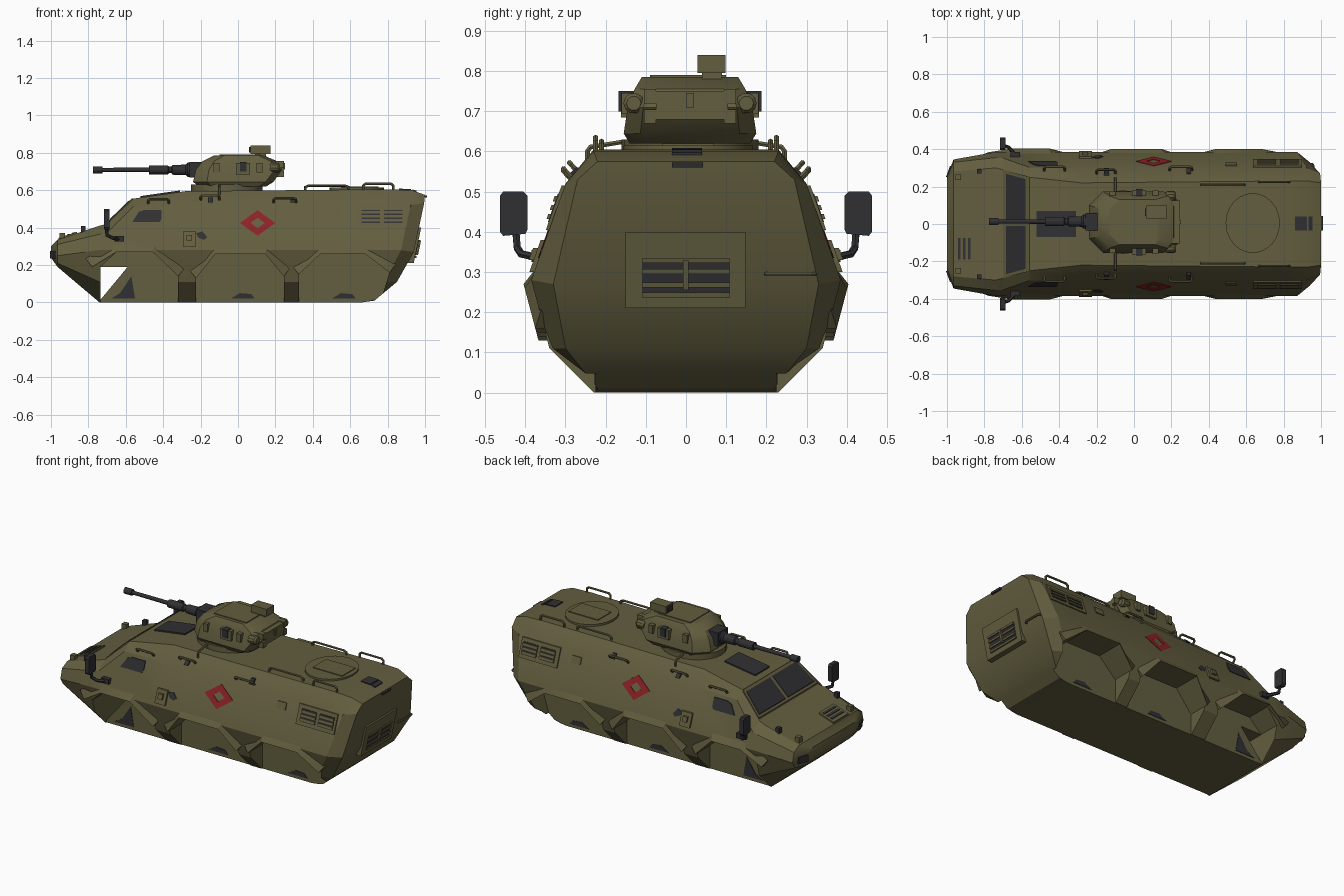
import bpy, bmesh, math
from mathutils import Vector

if "Cube" in bpy.data.objects:
    bpy.data.objects.remove(bpy.data.objects["Cube"])

def material(name, c):
    m = bpy.data.materials.new(name)
    m.diffuse_color = (*c, 1)
    m.use_nodes = True
    m.node_tree.nodes["Principled BSDF"].inputs["Base Color"].default_value = m.diffuse_color
    return m
OLIVE = material("olive paint", (.125, .112, .05))
DARK = material("dark grey", (.03, .03, .034))
RED = material("red marking", (.27, .016, .02))

def interp(table, v):
    if v <= table[0][0]: return table[0][1]
    for (a, p), (b, q) in zip(table, table[1:]):
        if v <= b: return p + (q - p) * (v - a) / (b - a)
    return table[-1][1]

def mesh(name, verts, faces, mat):
    me = bpy.data.meshes.new(name)
    me.from_pydata([tuple(v) for v in verts], [], faces)
    bm = bmesh.new(); bm.from_mesh(me)
    bmesh.ops.recalc_face_normals(bm, faces=bm.faces)
    bm.to_mesh(me); bm.free()
    me.materials.append(mat)
    ob = bpy.data.objects.new(name, me)
    bpy.context.collection.objects.link(ob)
    return ob

def loft(name, rings, mat):
    n = len(rings[0])
    faces = [(k*n+i, k*n+(i+1) % n, (k+1)*n+(i+1) % n, (k+1)*n+i)
             for k in range(len(rings)-1) for i in range(n)]
    for o in (0, (len(rings)-1)*n):
        if n % 2 == 0:
            faces += [(o+i, o+i+1, o+n-2-i, o+n-1-i) for i in range(n//2-1)]
        else:
            faces.append(tuple(range(o, o+n)))
    return mesh(name, [v for r in rings for v in r], faces, mat)

def plate(name, pts, surf, t, mat, back=.01):
    n = len(pts)
    verts = [surf(u, v, -back) for u, v in pts] + [surf(u, v, t) for u, v in pts]
    faces = [tuple(range(n)), tuple(range(n, 2*n))]
    faces += [(i, (i+1) % n, n+(i+1) % n, n+i) for i in range(n)]
    return mesh(name, verts, faces, mat)

def rect(a, b, c, d): return [(a, c), (b, c), (b, d), (a, d)]

def box(name, x, y, z, mat):
    return plate(name, rect(*x, *y), lambda u, v, o: (u, v, z[0] if o < 0 else z[1]), 1, mat)

def tube(name, pts, r, mat):
    cu = bpy.data.curves.new(name, 'CURVE')
    cu.dimensions = '3D'; cu.bevel_depth = r; cu.bevel_resolution = 1; cu.use_fill_caps = True
    sp = cu.splines.new('POLY'); sp.points.add(len(pts)-1)
    for p, c in zip(sp.points, pts): p.co = (*c, 1)
    cu.materials.append(mat)
    ob = bpy.data.objects.new(name, cu)
    bpy.context.collection.objects.link(ob)

def handle(name, a, b, up, r=.007):
    a, b, up = Vector(a), Vector(b), Vector(up)
    d = (b-a)*.08
    tube(name, [a, a+up*.75, a+d+up, b-d+up, b+up*.75, b], r, OLIVE)

def revolve(name, prof, y, z, mat, n=12):
    rings = [[(x, y+r*math.cos(2*math.pi*i/n), z+r*math.sin(2*math.pi*i/n)) for i in range(n)] for x, r in prof]
    return loft(name, rings, mat)

# surface guides
SIDE = [(.01, .23), (.11, .34), (.28, .385), (.52, .30), (.60, .22)]
ROOF = [(-1, .30), (-.965, .335), (-.74, .41), (-.70, .42), (-.56, .555), (-.28, .595), (.80, .605), (.93, .60), (1, .575)]
RAKE = [(.01, .27), (.11, .15), (.27, .06), (.53, .005), (.575, 0)]
def side(s): return lambda x, z, o: (x, s*(interp(SIDE, z)+o), z)
def roof(x, y, o): return (x, y, interp(ROOF, x)+o)
def rear(y, z, o): return (.94+(z-.27)*.21+o, y, z)

# hull: cross-sections along x
low = [(.23, 0), (.34, .11), (.385, .28)]
stations = [
    (-1, [(.22, .24), (.24, .255), (.25, .27), (.24, .29), (.20, .30)]),
    (-.965, [(.22, .19), (.32, .21), (.345, .25), (.33, .31), (.28, .335)]),
    (-.74, low + [(.355, .365), (.30, .41)]),
    (-.70, low + [(.352, .372), (.29, .42)]),
    (-.56, low + [(.303, .512), (.25, .555)]),
    (-.28, low + [(.30, .52), (.22, .595)]),
    (.80, low + [(.30, .52), (.23, .605)]),
    (.93, low + [(.30, .52), (.23, .60)]),
    (1, [(.22, .01), (.30, .11), (.33, .27), (.27, .53), (.22, .575)])]
rings = []
for x, pts in stations:
    half = [(x - (interp(RAKE, z) if x > .9 else 0) - (.14 - z if x == .80 and z < .14 else 0), y, z) for y, z in pts]
    rings.append(half + [(a, -b, c) for a, b, c in reversed(half)])
hull = loft("hull", rings, OLIVE)

# wheel arches cut out of the hull
arches = [[(-.735, .19), (-.65, .27), (-.455, .27), (-.32, .14)],
          [(-.225, .13), (-.12, .26), (.145, .26), (.245, .14)],
          [(.325, .15), (.44, .26), (.68, .26), (.81, .16)]]
cuts = []
for a in arches:
    p = [(a[0][0], -.1)] + a + [(min(a[3][0], .73), -.1)]
    for s in (1, -1):
        cuts.append((p, s*.225, s*.6))
cuts.append(([(-.735, .015), (-.735, .19), (-.59, .19)], -.6, .6))
bpy.context.view_layer.objects.active = hull
for p, y0, y1 in cuts:
    c = plate("arch_cutter", p, lambda x, z, o: (x, y0 if o < 0 else y1, z), 1, OLIVE)
    c.hide_render = True
    m = hull.modifiers.new("cut", 'BOOLEAN')
    m.operation = 'DIFFERENCE'; m.solver = 'EXACT'; m.object = c
    bpy.ops.object.modifier_apply(modifier=m.name)
    bpy.data.objects.remove(c)

for s in (1, -1):
    S = side(s)
    # flared arch lips
    for a in arches:
        pts = list(a)
        if a[0][0] < -.7: pts[0] = (-.78, .19)
        rr = []
        for i, (x, z) in enumerate(pts):
            dx = (-.035, -.015, .015, .035)[i]
            rr.append([S(x, z, -.04), S(x, z, .022), S(x+dx, z+.045, -.004)])
        loft("arch_lip", rr, OLIVE)
    # side window, marking, vents, lockers
    plate("side_window", [(-.565, .43), (-.42, .43), (-.41, .445), (-.41, .495), (-.50, .495), (-.53, .485)], S, .005, DARK)
    ring = [(.105, .425, .095, .068), (.105, .425, .038, .028)]
    o, i = [[(cx-w, cz), (cx, cz-h), (cx+w, cz), (cx, cz+h)] for cx, cz, w, h in ring]
    for k in range(4):
        j = (k+1) % 4
        plate("red_diamond", [o[k], o[j], i[j], i[k]], S, .003, RED)
    plate("vent_frame", rect(.635, .895, .405, .515), S, .008, OLIVE)
    for x in (.66, .78):
        plate("vent_opening", rect(x, x+.10, .425, .495), S, .010, DARK)
        for k in range(3):
            plate("vent_slat", rect(x, x+.10, .432+k*.022, .445+k*.022), S, .016, OLIVE)
    plate("side_locker", rect(-.295, -.225, .30, .38), S, .012, OLIVE)
    plate("locker_latch", rect(-.275, -.245, .33, .36), S, .024, OLIVE)
    plate("side_patch", [(-.225, .37), (-.19, .38), (-.165, .35), (-.18, .335), (-.21, .345)], S, .003, DARK)
    plate("side_plate", rect(.49, .55, .455, .495), S, .006, OLIVE)
    for x in (-.16, .28):
        plate("marker_lamp", rect(x, x+.025, .535, .56), S, .014, DARK)
    for x0, z0 in ((-.68, .02), (-.04, .02), (.50, .02)):
        w = .13
        plate("tub_patch", [(x0, z0), (x0+w, z0), (x0+w-.02, z0+(.12 if x0 < -.5 else .025)), (x0+.05, z0+.03)],
              lambda x, z, o: (x, s*(.225+o), z), .003, DARK)
    # grab rails
    for x0, x1, y, z in ((-.48, -.37, .285, .53), (.19, .31, .285, .535), (-.20, -.10, .27, .55)):
        handle("side_rail", (x0, s*y, z), (x1, s*y, z), (0, s*.02, .022))
    for x0, x1, y, h in ((.36, .59, .21, .03), (.67, .83, .225, .04)):
        handle("roof_rail", (x0, s*y, .595), (x1, s*y, .595), (0, 0, h))
    handle("cross_rail", (-.10, s*.15, .59), (-.10, s*.245, .575), (0, 0, .035))
    # mirrors
    plate("mirror", [(s*a, b) for a, b in ((.40, .395), (.455, .39), (.463, .40), (.463, .49), (.455, .50), (.405, .50), (.395, .49), (.395, .405))],
          lambda y, z, o: (-.70+o, y, z), .012, DARK, .016)
    tube("mirror_arm", [(-.63, s*.365, .335), (-.67, s*.41, .345), (-.70, s*.42, .36), (-.705, s*.425, .42)], .010, DARK)
    box("mirror_foot", (-.66, -.61), (s*.34, s*.385), (.325, .355), DARK)
    # nose lamps
    box("nose_lamp", (-.955, -.925), (s*.235, s*.265), (.33, .372), OLIVE)
    box("hood_lamp", (-.84, -.815), (s*.27, s*.295), (.36, .41), DARK)
    plate("headlight", [(s*.25, .235), (s*.31, .235), (s*.31, .275), (s*.25, .275)],
          lambda y, z, o: (-1.0+(abs(y)-.25)*.37-o, y, z), .006, DARK, .03)
    # windscreen
    plate("windscreen_frame", [(-.695, 0), (-.695, s*.285), (-.565, s*.255), (-.565, 0)], roof, .008, OLIVE)
    plate("windscreen", [(-.685, s*.012), (-.685, s*.268), (-.58, s*.24), (-.58, s*.012)], roof, .012, DARK)

# hood grille
plate("hood_grille_frame", rect(-.96, -.86, -.205, -.06), roof, .008, OLIVE)
for k in range(3):
    plate("hood_slot", rect(-.94+k*.026, -.927+k*.026, -.19, -.075), roof, .011, DARK)
# roof plates and round hatch
plate("front_hatch", rect(-.52, -.31, -.07, .07), roof, .008, DARK)
plate("rear_roof_panel", rect(.86, .925, -.035, .04), roof, .006, DARK)
plate("rear_edge_panel", rect(.932, .955, -.035, .04), roof, .006, DARK)
circle = [(.635+.145*math.cos(k*math.pi/12), .005+.16*math.sin(k*math.pi/12)) for k in range(24)]
plate("round_hatch", circle, lambda x, y, o: (x, y, .603+o), .012, OLIVE)
box("hatch_plate", (.55, .75), (-.06, .07), (.60, .62), OLIVE)

# rear door with louvres
plate("rear_door", rect(-.15, .148, .21, .40), rear, .012, OLIVE, .06)
plate("rear_vent", rect(-.11, .11, .24, .33), rear, .014, DARK)
for z in (.237, .262, .295, .322):
    plate("rear_slat", rect(-.11, .11, z, z+.012), rear, .02, OLIVE)
plate("rear_bar", rect(-.008, .006, .255, .33), rear, .026, OLIVE)
handle("rear_handle", (.94, .20, .295), (.94, .32, .295), (.02, 0, 0), .006)
plate("rear_slot", rect(-.035, .042, .56, .572), rear, .008, DARK, .03)

# turret
ry = .01
revolved = [(-.06+.19*math.cos(k*math.pi/12), ry+.17*math.sin(k*math.pi/12)) for k in range(24)]
plate("turret_ring", revolved, lambda x, y, o: (x, y, .58 if o < 0 else .63), 1, OLIVE)
tr = []
for z, x0, x1, h in ((.62, -.21, .15, .15), (.645, -.24, .19, .165), (.71, -.225, .235, .155), (.755, -.19, .21, .138), (.785, -.13, .14, .12)):
    f, b = h*.45, h*.25
    tr.append([(x, ry+y, z) for x, y in ((x0, -h+f), (x0+f, -h), (x1-b, -h), (x1, -h+b), (x1, h-b), (x1-b, h), (x0+f, h), (x0, h-f))])
loft("turret", tr, OLIVE)
box("turret_top_hatch", (-.10, .12), (-.09, .10), (.78, .79), OLIVE)
box("sight_post", (.09, .15), (.04, .09), (.78, .80), OLIVE)
box("sight_head", (.068, .175), (.028, .098), (.795, .84), OLIVE)
box("sight_lens", (.060, .07), (.042, .084), (.803, .832), DARK)
for s in (1, -1):
    for x, z, w, d, m in ((-.13, .695, .03, .165, OLIVE), (-.01, .685, .075, .172, OLIVE), (.01, .70, .035, .178, DARK), (.10, .695, .03, .17, OLIVE)):
        box("turret_side_fitting", (x, x+w), (ry+s*.13, ry+s*d), (z, z+(.05 if w < .07 else .06)), m)
    revolve("turret_side_lamp", [(.17, .02), (.18, .026), (.215, .026), (.225, .018)], ry+s*.14, .72, OLIVE, 10)
    for z in (.67, .72):
        box("turret_rear_lamp", (.18, .245), (ry+s*.085, ry+s*.115), (z, z+.035), OLIVE)
box("turret_rear_panel", (.17, .243), (ry-.085, ry+.095), (.68, .75), OLIVE)
box("turret_rear_latch", (.20, .252), (0, .02), (.71, .745), OLIVE)

# gun
box("gun_mantlet", (-.26, -.18), (ry-.045, ry+.05), (.668, .75), DARK)
revolve("gun", [(-.775, .019), (-.725, .019), (-.725, .011), (-.475, .012), (-.475, .024), (-.375, .024), (-.37, .018),
                (-.355, .018), (-.35, .026), (-.28, .028), (-.27, .038), (-.20, .042)], ry+.003, .709, DARK)

# convert rails to meshes and shade
bpy.ops.object.select_all(action='DESELECT')
for ob in bpy.context.scene.objects:
    if ob.type == 'CURVE':
        ob.select_set(True); bpy.context.view_layer.objects.active = ob
bpy.ops.object.convert(target='MESH')
bpy.ops.object.select_all(action='SELECT')
bpy.context.view_layer.objects.active = hull
bpy.ops.object.shade_smooth_by_angle(angle=math.radians(25))
